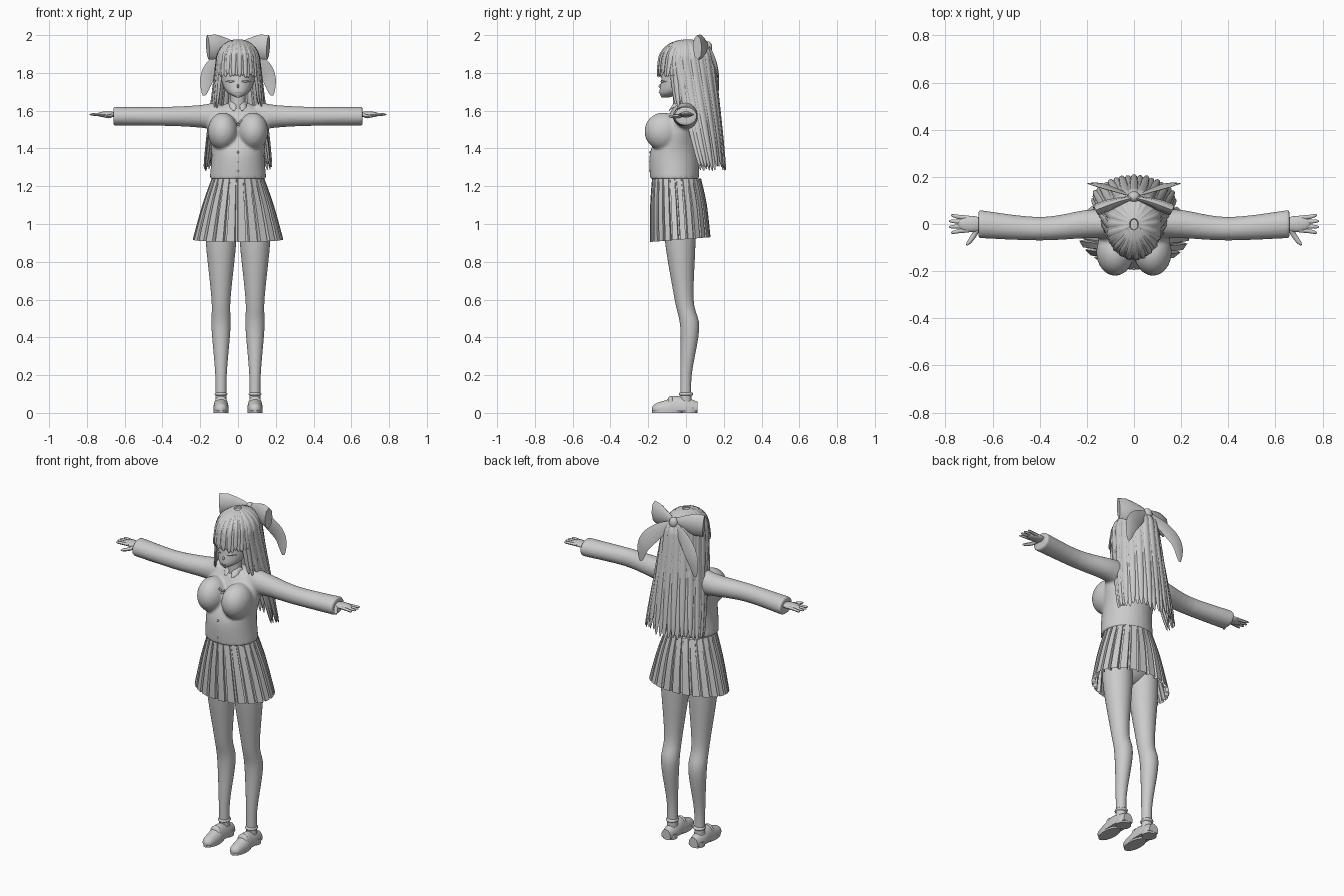
import bpy, bmesh, math, random
from mathutils import Vector

random.seed(4)
if "Cube" in bpy.data.objects:
    bpy.data.objects.remove(bpy.data.objects["Cube"])

grey = bpy.data.materials.new("plain_grey")
grey.use_nodes = True
grey.diffuse_color = (.6, .6, .6, 1)
grey.node_tree.nodes["Principled BSDF"].inputs["Base Color"].default_value = grey.diffuse_color


def resample(rows, steps):
    """Smooth curve through equal-length tuples."""
    out = []
    last = len(rows) - 1
    for i in range(last):
        before, start, end, after = rows[max(i - 1, 0)], rows[i], rows[i + 1], rows[min(i + 2, last)]
        for j in range(steps):
            t = j / steps
            out.append(tuple(
                p + (q - p) * t * t * (3 - 2 * t)
                + (q - o) / 2 * t * (1 - t) ** 2 - (r - p) / 2 * t * t * (1 - t)
                for o, p, q, r in zip(before, start, end, after)))
    return out + [tuple(rows[last])]


def bridge(bm, loops):
    for lower, upper in zip(loops, loops[1:]):
        for i in range(len(lower)):
            bm.faces.new((lower[i], lower[i - 1], upper[i - 1], upper[i]))


def tube(bm, rings, sides):
    """Closed tube through rings of (centre, u, v)."""
    loops = []
    for centre, u, v in rings:
        angles = [math.tau * i / sides for i in range(sides)]
        loops.append([bm.verts.new(centre + u * math.cos(a) + v * math.sin(a)) for a in angles])
    bridge(bm, loops)
    bm.faces.new(loops[0])
    bm.faces.new(reversed(loops[-1]))


def loft(bm, rows, axis="z", offset=0, side=1, sides=32):
    """Elliptic loft; rows are (position along axis, centre, radius, radius)."""
    rings = []
    for t, c, ru, rv in resample(rows, 5):
        if axis == "z":
            rings.append((Vector((side * offset, c, t)), Vector((ru, 0, 0)), Vector((0, rv, 0))))
        elif axis == "x":
            rings.append((Vector((side * t, c, offset)), Vector((0, ru, 0)), Vector((0, 0, rv))))
        else:
            rings.append((Vector((side * offset, t, c)), Vector((ru, 0, 0)), Vector((0, 0, rv))))
    tube(bm, rings, sides)


def strand(bm, points, width, thick, shape, normal, side=1):
    """Flattened tube whose half width and half thickness follow shape(t)."""
    path = [Vector((side * x, y, z)) for x, y, z in resample(points, 5)]
    last = len(path) - 1
    rings = []
    for i, centre in enumerate(path):
        along = path[min(i + 1, last)] - path[max(i - 1, 0)]
        facing = normal(centre) if callable(normal) else Vector(normal)
        across = along.cross(facing).normalized()
        scale = shape(i / last)
        rings.append((centre, across * width * scale, across.cross(along).normalized() * thick * scale))
    tube(bm, rings, 8)


def ball(bm, centre, radii):
    sphere = bmesh.ops.create_uvsphere(bm, u_segments=24, v_segments=16, radius=1)
    for vert in sphere["verts"]:
        vert.co = Vector(c + r * q for c, r, q in zip(centre, radii, vert.co))


def finish(name, bm, angle=45):
    bmesh.ops.recalc_face_normals(bm, faces=bm.faces)
    mesh = bpy.data.meshes.new(name)
    bm.to_mesh(mesh)
    bm.free()
    mesh.materials.append(grey)
    part = bpy.data.objects.new(name, mesh)
    bpy.context.collection.objects.link(part)
    bpy.ops.object.select_all(action="DESELECT")
    part.select_set(True)
    bpy.context.view_layer.objects.active = part
    bpy.ops.object.shade_smooth_by_angle(angle=math.radians(angle))
    return part


# Width rules along a strand
def even(t):
    return 1


def finger_shape(t):
    return math.sqrt(1.05 - t ** 4)


def leaf_shape(t):
    return math.sin(math.pi * (.1 + .85 * t))


def flare_shape(t):
    return min(1, .3 + t)


def lock_shape(t):
    return min(1, .4 + 2 * t) * math.sqrt(1.02 - t ** 6)


FRONT = (0, 1, 0)
SIDES = {"left": 1, "right": -1}

# Jacket: torso, bust and sleeves fused together
bm = bmesh.new()
loft(bm, [(1.24, -.06, .15, .13), (1.38, -.06, .14, .13), (1.5, -.03, .16, .1),
          (1.58, -.01, .16, .08), (1.64, -.01, .06, .04)])
for s in SIDES.values():
    ball(bm, (s * .08, -.12, 1.49), (.08, .1, .1))
    loft(bm, [(.1, 0, .06, .08), (.2, 0, .06, .06), (.4, -.02, .05, .05), (.66, 0, .06, .05)], "x", 1.57, s)
jacket = finish("jacket", bm, 60)
fuse = jacket.modifiers.new("fuse", "REMESH")
fuse.voxel_size = .008
fuse.use_smooth_shade = True
relax = jacket.modifiers.new("relax", "SMOOTH")
relax.iterations = 5

# Jacket buttons, collar points and neck ribbon
bm = bmesh.new()
for i in range(3):
    ball(bm, (0, -.19, 1.28 + i * .05), (.006, .005, .006))
finish("jacket_buttons", bm)
bm = bmesh.new()
for s in SIDES.values():
    strand(bm, [(.05, -.03, 1.64), (.03, -.06, 1.63), (.02, -.09, 1.6)], .02, .006, leaf_shape, FRONT, s)
    for rise in (.02, -.02):
        strand(bm, [(0, -.14, 1.53), (.02, -.15, 1.53 + rise)], .007, .004, flare_shape, FRONT, s)
finish("collar_and_ribbon", bm)

# Pleated skirt: an open sheet with box pleats that deepen towards the hem
bm = bmesh.new()
PLEATS = 24
rows = resample([(1.24, -.05, .14, .13), (1.1, -.04, .19, .15), (.92, -.03, .24, .16)], 4)
loops = []
for i, (z, centre, rx, ry) in enumerate(rows):
    drop = i / (len(rows) - 1)
    fold = 1 - .03 - .07 * drop
    loop = []
    for pleat in range(PLEATS):
        for step, reach in ((0, 1), (.7, 1), (.75, fold), (.95, fold)):
            a = math.tau * (pleat + step) / PLEATS
            y = centre + ry * reach * math.sin(a)
            loop.append(bm.verts.new((rx * reach * math.cos(a), y, z + .08 * drop * y)))
    loops.append(loop)
bridge(bm, loops)
finish("pleated_skirt", bm, 25)

bm = bmesh.new()
ball(bm, (0, -.04, 1.06), (.15, .1, .13))
finish("hips", bm)

FOOT = .09
for name, s in SIDES.items():
    # Leg with sock cuff
    bm = bmesh.new()
    loft(bm, [(1.06, -.03, .08, .08), (.9, -.03, .08, .08), (.6, -.01, .05, .05),
              (.45, .02, .05, .05), (.2, 0, .03, .03), (.04, 0, .03, .03)], "z", FOOT, s)
    finish(name + "_leg", bm)
    bm = bmesh.new()
    ball(bm, (s * FOOT, 0, .1), (.034, .038, .015))
    finish(name + "_sock_cuff", bm)

    # Loafer with tongue and a flattened underside
    bm = bmesh.new()
    loft(bm, [(.06, .02, .03, .04), (0, .02, .04, .06), (-.06, .02, .04, .07), (-.1, .02, .04, .05),
              (-.16, .02, .03, .03), (-.18, .02, .01, .01)], "y", FOOT, s)
    ball(bm, (s * FOOT, -.08, .05), (.035, .02, .04))
    for vert in bm.verts:
        vert.co.z = max(vert.co.z, .01)
    finish(name + "_loafer", bm)
    bm = bmesh.new()
    loft(bm, [(z, -.1, .04, .08) for z in (0, .02)], "z", FOOT, s)
    loft(bm, [(z, .02, .04, .04) for z in (0, .03)], "z", FOOT, s)
    finish(name + "_sole_and_heel", bm)

    # Hand: palm, four spread fingers and a thumb
    bm = bmesh.new()
    ball(bm, (s * .69, 0, 1.58), (.06, .034, .016))
    for i in range(4):
        y = .018 * i - .027
        tip = .79 - abs(y) / 2
        strand(bm, [(.7, y, 1.58), (.74, y * 1.1, 1.58), (tip, y * 1.4, 1.58)],
               .009, .008, finger_shape, (0, 0, 1), s)
    strand(bm, [(.66, -.01, 1.58), (.68, -.05, 1.57), (.71, -.09, 1.57)], .011, .01, finger_shape, (0, 0, 1), s)
    finish(name + "_hand", bm)

# Head, neck and face
bm = bmesh.new()
loft(bm, [(z, -.03, .04, .04) for z in (1.6, 1.74)])
finish("neck", bm)
bm = bmesh.new()
loft(bm, [(1.67, -.11, .01, .02), (1.7, -.07, .06, .07), (1.77, -.02, .09, .11),
          (1.88, 0, .09, .12), (1.94, 0, .06, .08)])
ball(bm, (0, -.135, 1.73), (.006, .01, .01))
finish("head", bm)
bm = bmesh.new()
strand(bm, [(x, 8 * x * x - .144, 1.695) for x in (-.015, 0, .015)], .002, .003, even, FRONT)
for s in SIDES.values():
    strand(bm, [(x, 8 * x * x - .138, 1.755) for x in (.02, .04, .065)], .005, .004, leaf_shape, FRONT, s)
finish("lashes_and_mouth", bm)

# Hair: each lock runs over a domed crown, then down a widening cone
CROWN = 1.85


def outward(p):
    return p - Vector((0, 0, min(p.z, CROWN)))


def locks(name, angles, bottom, lean, width, jitter, fit=1):
    bm = bmesh.new()
    for i, degrees in enumerate(angles):
        a = math.radians(degrees)
        layer = fit * (1 - .03 * (i % 2))
        end = bottom + random.uniform(0, jitter)
        profile = []
        for tilt in (10, 30, 50, 70, 90):
            dome = math.radians(tilt)
            profile.append((CROWN + .125 * math.cos(dome), 0, .11 * math.sin(dome), .145 * math.sin(dome)))
        for j in range(1, 5):
            z = CROWN + (end - CROWN) * j / 4
            fall = (CROWN - z) / .57
            profile.append((z, lean * fall, .11 + .07 * fall, .145 - .045 * fall))
        points = [(rx * layer * math.sin(a), c + ry * layer * math.cos(a), z) for z, c, rx, ry in profile]
        strand(bm, points, width, width / 2, lock_shape, outward)
    finish(name, bm, 50)


locks("back_hair", range(-108, 109, 9), 1.28, .11, .021, .03)
locks("inner_back_hair", range(-96, 97, 12), 1.3, .11, .025, .04, .9)
locks("fringe", range(112, 249, 8), 1.775, -.1, .013, .02)
for name, s in SIDES.items():
    locks(name + "_side_hair", [s * angle for angle in range(100, 125, 8)], 1.6, .04, .015, .06)
bm = bmesh.new()
ball(bm, (0, 0, CROWN), (.1, .135, .12))
finish("hair_cap", bm)

# Large bow behind the crown: knot, flared loops and hanging tails
bm = bmesh.new()
ball(bm, (0, .115, 1.935), (.026, .024, .032))
for s in SIDES.values():
    strand(bm, [(.01, .11, 1.94), (.08, .09, 1.94), (.16, .06, 1.935)], .065, .025, flare_shape, (s * .4, 1, 0), s)
    strand(bm, [(.01, .12, 1.93), (.1, .15, 1.86), (.16, .17, 1.78), (.18, .17, 1.68)],
           .045, .006, leaf_shape, FRONT, s)
finish("hair_bow", bm)
